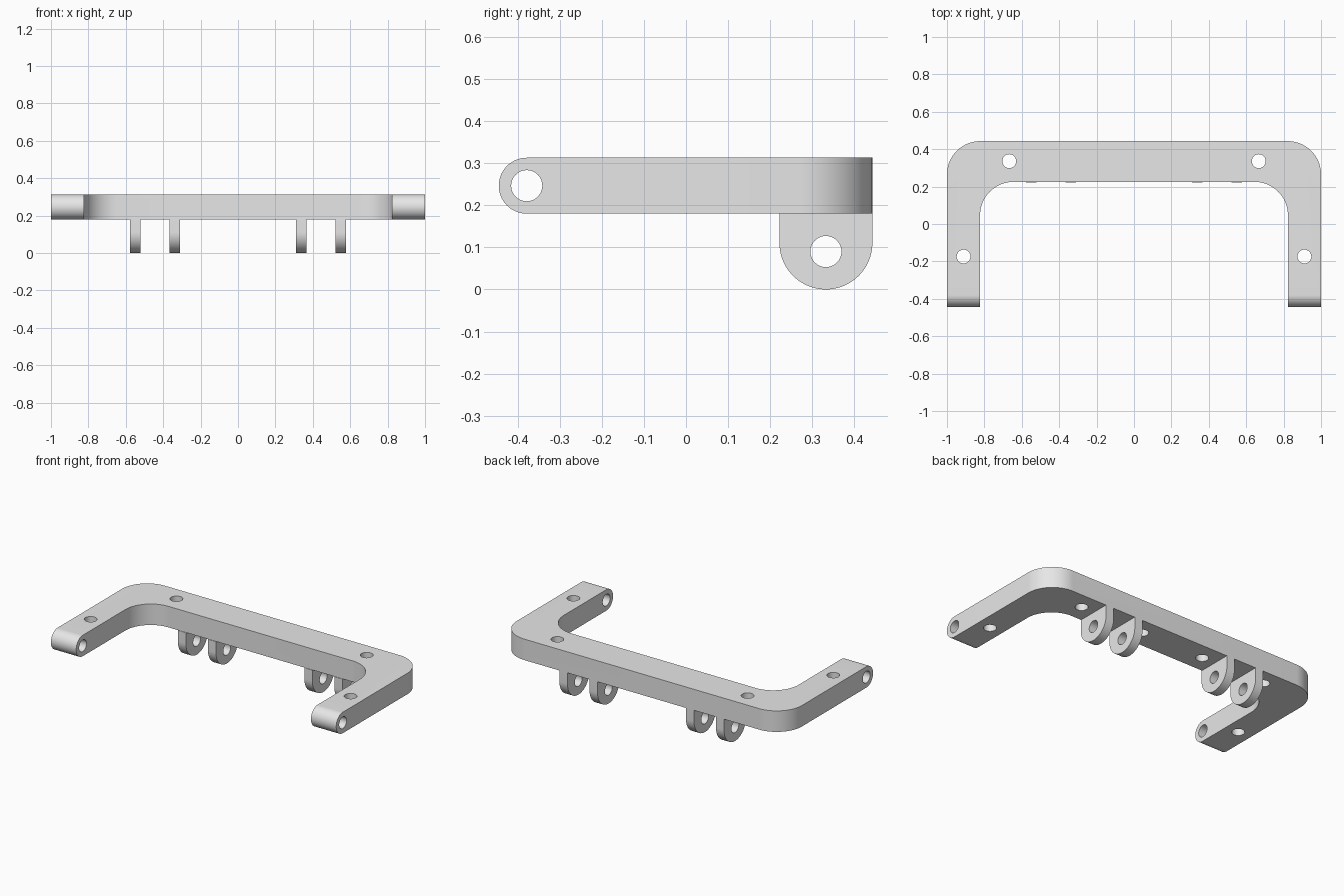
import bpy, bmesh
from math import pi, cos, sin, radians
from mathutils import Vector

cube = bpy.data.objects.get("Cube")
if cube:
    bpy.data.objects.remove(cube, do_unlink=True)

grey = bpy.data.materials.new("light_grey")
grey.use_nodes = True
grey.diffuse_color = (0.8, 0.8, 0.8, 1)
grey.node_tree.nodes["Principled BSDF"].inputs["Base Color"].default_value = (0.8, 0.8, 0.8, 1)


def arc(cx, cy, r, start, end, steps=24):
    """Points on an arc, angles in degrees."""
    angles = [radians(start + (end - start) * i / steps) for i in range(steps + 1)]
    return [(cx + r * cos(a), cy + r * sin(a)) for a in angles]


def prism(name, points, axis, low, high):
    """Extrude a 2D outline along x (points are y, z) or z (points are x, y)."""
    place = (lambda a, b: (low, a, b)) if axis == "x" else (lambda a, b: (a, b, low))
    shift = Vector((1, 0, 0) if axis == "x" else (0, 0, 1)) * (high - low)
    bm = bmesh.new()
    face = bm.faces.new([bm.verts.new(place(*p)) for p in points])
    grown = bmesh.ops.extrude_face_region(bm, geom=[face], use_keep_orig=True)
    moved = [v for v in grown["geom"] if isinstance(v, bmesh.types.BMVert)]
    bmesh.ops.translate(bm, verts=moved, vec=shift)
    bmesh.ops.recalc_face_normals(bm, faces=bm.faces)
    mesh = bpy.data.meshes.new(name)
    bm.to_mesh(mesh)
    bm.free()
    mesh.materials.append(grey)
    obj = bpy.data.objects.new(name, mesh)
    bpy.context.collection.objects.link(obj)
    return obj


def combine(obj, tool, operation):
    """Apply a boolean and remove the tool."""
    mod = obj.modifiers.new("cut", "BOOLEAN")
    mod.operation, mod.solver, mod.object = operation, "EXACT", tool
    bpy.context.view_layer.objects.active = obj
    bpy.ops.object.modifier_apply(modifier=mod.name)
    bpy.data.objects.remove(tool, do_unlink=True)


def drill(obj, axis, a, b, low, high):
    hole = arc(a, b, HOLE, 0, 360, 40)[:-1]
    combine(obj, prism("drill", hole, axis, low, high), "DIFFERENCE")


def finish(obj):
    bpy.ops.object.select_all(action="DESELECT")
    obj.select_set(True)
    bpy.context.view_layer.objects.active = obj
    bpy.ops.object.shade_smooth_by_angle(angle=radians(30))


HOLE = 0.037
BACK, FRONT = 0.443, -0.445
BASE, TOP = 0.18, 0.313
INNER_X, INNER_Y, CORNER = 0.823, 0.225, 0.178

# U-shaped frame outline, right half mirrored onto the left
half = [(INNER_X, -0.5), (1, -0.5)]
outer = arc(1 - CORNER, BACK - CORNER, CORNER, 0, 90)
inner = arc(INNER_X - CORNER, INNER_Y - CORNER, CORNER, 90, 0)
mirror = lambda pts: [(-x, y) for x, y in reversed(pts)]
outline = [half[1]] + outer + mirror(outer) + mirror([half[1]])
outline += mirror([half[0]]) + mirror(inner) + inner + [half[0]]
frame = prism("frame", outline, "z", BASE, TOP)

# Round the arm ends in side profile
mid, radius = (BASE + TOP) / 2, (TOP - BASE) / 2
pivot_y = FRONT + radius
side = arc(pivot_y, mid, radius, 90, 270, 32) + [(0.6, BASE), (0.6, TOP)]
combine(frame, prism("side_profile", side, "x", -1.2, 1.2), "INTERSECT")

# Pivot holes, bolt holes, and blind holes under the bar
drill(frame, "x", pivot_y, mid, -1.3, 1.3)
for s in (-1, 1):
    drill(frame, "z", s * 0.667, 0.336, 0, 0.5)
    drill(frame, "z", s * 0.911, -0.174, 0, 0.5)
    drill(frame, "z", s * 0.22, 0.334, 0, 0.26)
finish(frame)

# Hinge lugs beneath the bar, in two pairs
LUG_R = 0.1105
lug_y = BACK - LUG_R
lug_shape = arc(lug_y, LUG_R, LUG_R, 180, 360, 40) + [(BACK, BASE), (BACK - 2 * LUG_R, BASE)]
for side_name, s in (("right", -1), ("left", 1)):
    for kind, x in (("inner", 0.338), ("outer", 0.549)):
        lug = prism(f"{side_name}_{kind}_lug", lug_shape, "x", s * x - 0.028, s * x + 0.028)
        drill(lug, "x", lug_y, 0.09, -1, 1)
        finish(lug)
